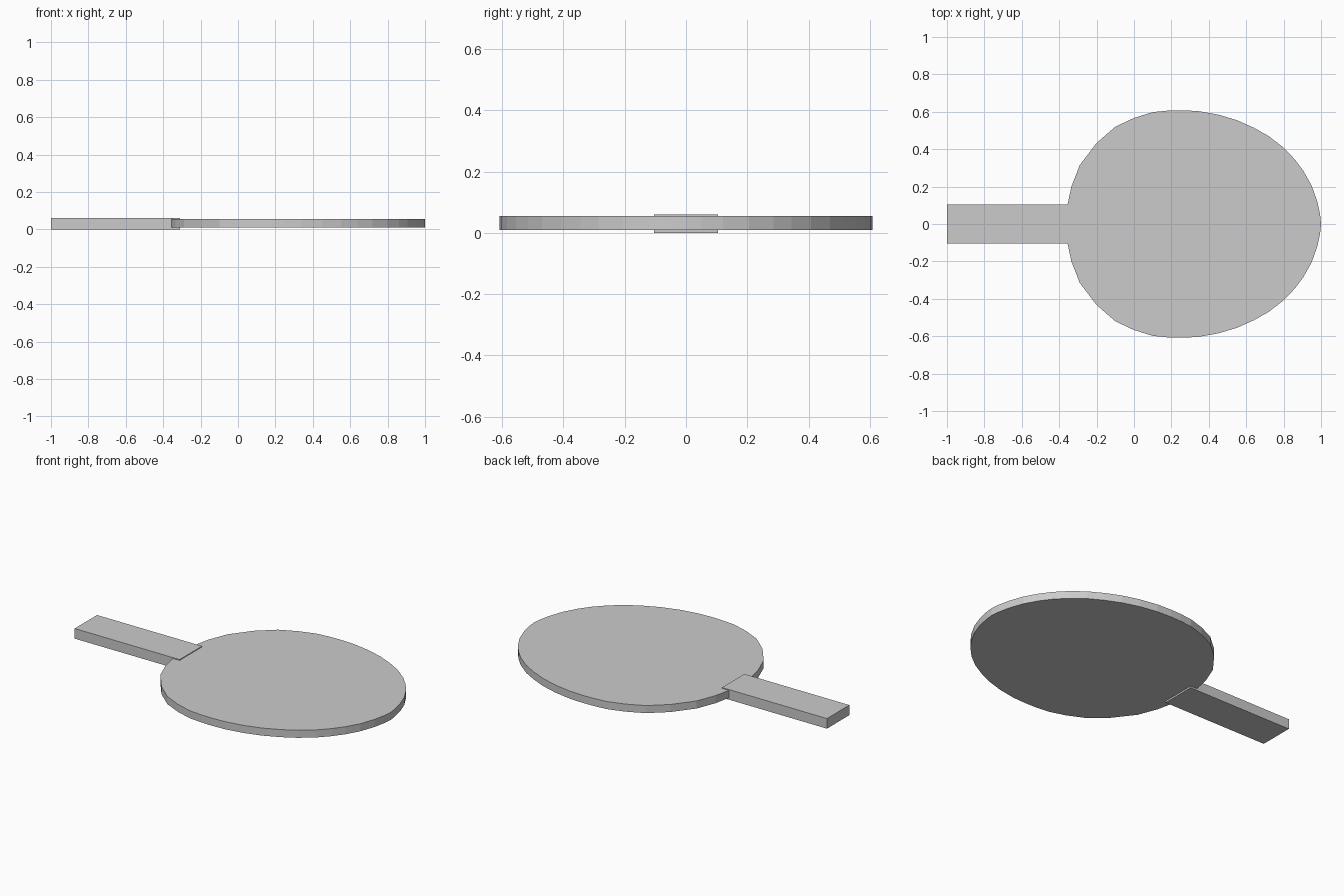
import bpy
import bmesh

if "Cube" in bpy.data.objects:
    bpy.data.objects.remove(bpy.data.objects["Cube"])


def extruded_part(name, outline, z0, z1):
    """Make a flat slab from a 2D outline."""
    bm = bmesh.new()
    face = bm.faces.new([bm.verts.new((x, y, z0)) for x, y in outline])
    top = bmesh.ops.extrude_face_region(bm, geom=[face])["geom"]
    for v in top:
        if isinstance(v, bmesh.types.BMVert):
            v.co.z = z1
    bmesh.ops.recalc_face_normals(bm, faces=bm.faces)
    mesh = bpy.data.meshes.new(name)
    bm.to_mesh(mesh)
    bm.free()
    obj = bpy.data.objects.new(name, mesh)
    bpy.context.collection.objects.link(obj)
    return obj


# Paddle blade: half outline from handle to tip, mirrored across y
half = [(-0.355, 0.105), (-0.335, 0.2), (-0.29, 0.315), (-0.2, 0.433),
        (-0.1, 0.52), (0.0, 0.567), (0.1, 0.598), (0.18, 0.606),
        (0.25, 0.608), (0.34, 0.604), (0.45, 0.585), (0.55, 0.555),
        (0.64, 0.515), (0.72, 0.47), (0.8, 0.408), (0.86, 0.345),
        (0.905, 0.285), (0.95, 0.205), (0.98, 0.12), (0.995, 0.05)]
blade_outline = half + [(1.0, 0.0)] + [(x, -y) for x, y in reversed(half)]
extruded_part("blade", blade_outline, 0.01, 0.055)

# Handle: slightly thicker bar overlapping the blade edge
w = 0.105
extruded_part("handle", [(-1, -w), (-0.31, -w), (-0.31, w), (-1, w)], 0.0, 0.06)
